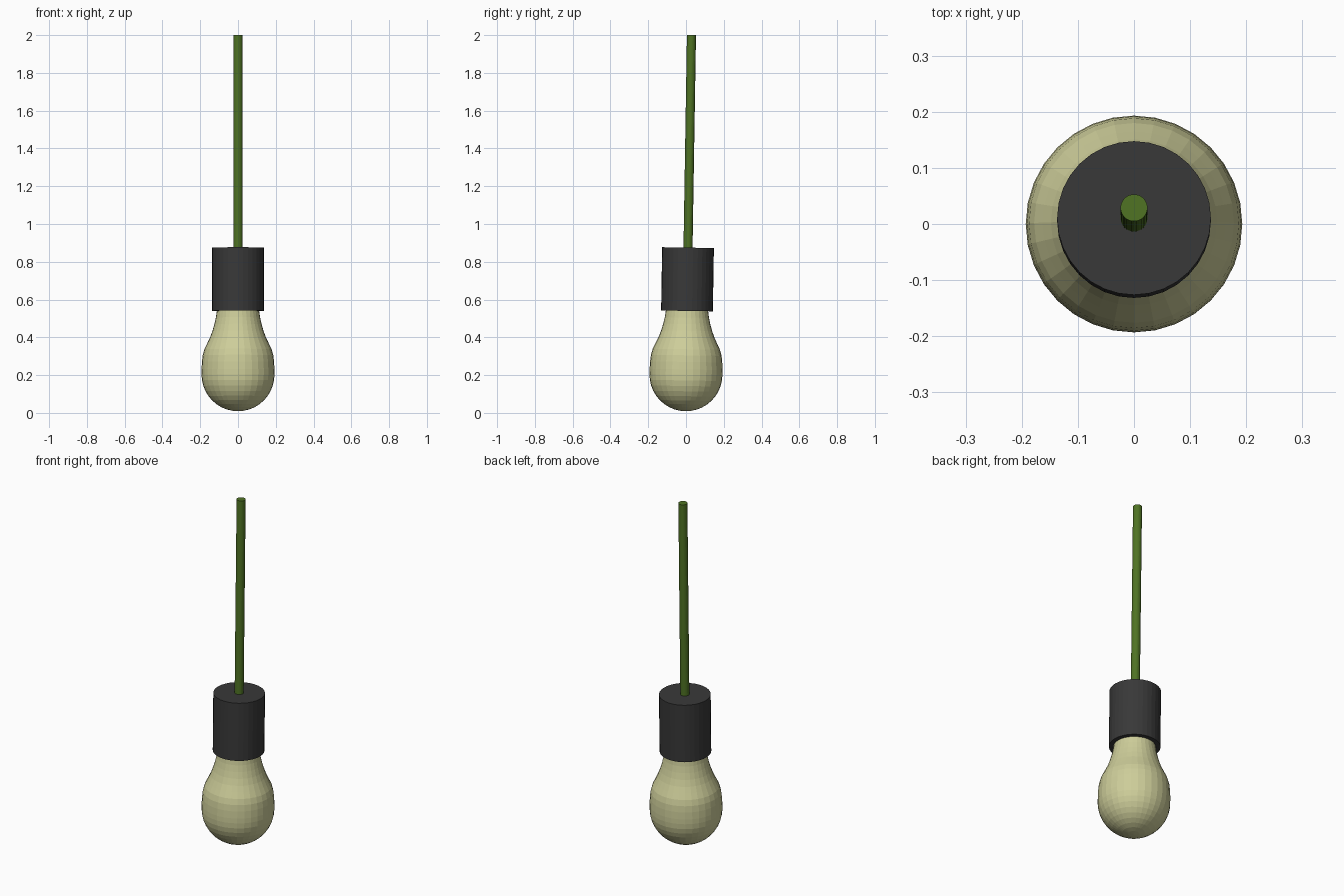
import bpy, bmesh, math
from mathutils import Matrix

cube = bpy.data.objects.get("Cube")
if cube:
    bpy.data.objects.remove(cube, do_unlink=True)

SIDES = 32
# The whole lamp hangs with a slight lean towards the back
LEAN = Matrix.Translation((0, -0.0035, 0)) @ Matrix.Rotation(-0.0162, 4, 'X')


def material(name, rgb):
    mat = bpy.data.materials.new(name)
    mat.use_nodes = True
    mat.diffuse_color = (*rgb, 1)
    mat.node_tree.nodes["Principled BSDF"].inputs["Base Color"].default_value = (*rgb, 1)
    return mat


def lathe(name, profile, mat):
    """Spin (radius, height) points around z; zero radii close the ends."""
    bm = bmesh.new()
    verts = [bm.verts.new((r, 0, z)) for r, z in profile]
    edges = [bm.edges.new(pair) for pair in zip(verts, verts[1:])]
    bmesh.ops.spin(bm, geom=verts + edges, axis=(0, 0, 1), cent=(0, 0, 0),
                   angle=math.tau, steps=SIDES, use_merge=True)
    bmesh.ops.remove_doubles(bm, verts=bm.verts, dist=1e-5)
    bmesh.ops.recalc_face_normals(bm, faces=bm.faces)
    bm.transform(LEAN)
    mesh = bpy.data.meshes.new(name)
    bm.to_mesh(mesh)
    bm.free()
    mesh.materials.append(mat)
    obj = bpy.data.objects.new(name, mesh)
    bpy.context.collection.objects.link(obj)
    return obj


def cylinder(name, radius, bottom, top, mat):
    return lathe(name, [(0, bottom), (radius, bottom), (radius, top), (0, top)], mat)


cream = material("cream glass", (0.61, 0.61, 0.32))
black = material("charcoal plastic", (0.04, 0.04, 0.04))
green = material("green cable", (0.078, 0.17, 0.017))

# Bulb: round lower half, then shoulder and flared neck
R, CENTRE = 0.193, 0.198
bowl = [(R * math.sin(a), CENTRE + 0.004 - R * math.cos(a))
        for a in (math.pi / 2 * i / 10 for i in range(11))]
neck = [(0.193, 0.23), (0.191, 0.27), (0.187, 0.305), (0.178, 0.337), (0.163, 0.368),
        (0.148, 0.4), (0.135, 0.435), (0.125, 0.47), (0.117, 0.505), (0.112, 0.54),
        (0.11, 0.58), (0, 0.58)]
lathe("bulb", bowl + neck, cream)

# Socket and hanging cable
cylinder("socket", 0.137, 0.54, 0.875, black)
cylinder("cable", 0.024, 0.86, 2.0, green)
